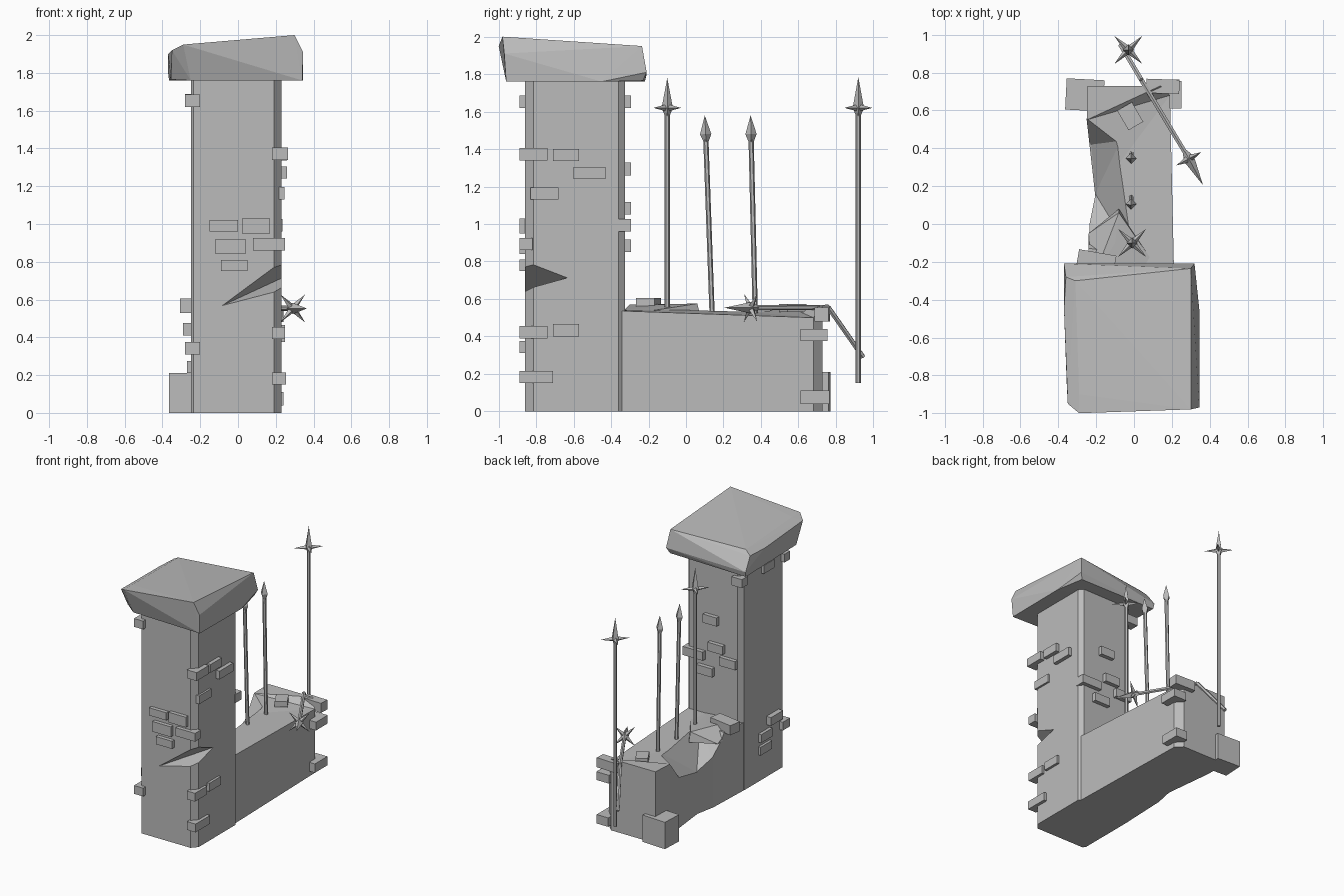
import bpy, bmesh, math
from mathutils import Vector, Matrix

if "Cube" in bpy.data.objects:
    bpy.data.objects.remove(bpy.data.objects["Cube"])

stone = bpy.data.materials.new("grey stone")
stone.use_nodes = True
GREY = (0.5, 0.5, 0.5, 1)
stone.diffuse_color = GREY
stone.node_tree.nodes["Principled BSDF"].inputs["Base Color"].default_value = GREY


def finish(name, bm):
    bmesh.ops.recalc_face_normals(bm, faces=bm.faces)
    mesh = bpy.data.meshes.new(name)
    bm.to_mesh(mesh)
    bm.free()
    mesh.materials.append(stone)
    ob = bpy.data.objects.new(name, mesh)
    bpy.context.collection.objects.link(ob)
    return ob


def hull(name, points):
    bm = bmesh.new()
    for p in points:
        bm.verts.new(p)
    res = bmesh.ops.convex_hull(bm, input=bm.verts)
    bmesh.ops.delete(bm, geom=[g for g in res["geom_interior"] if isinstance(g, bmesh.types.BMVert)], context='VERTS')
    return finish(name, bm)


def prism(name, outline, top):
    bm = bmesh.new()
    base = bm.faces.new([bm.verts.new((x, y, 0)) for x, y in outline])
    ext = bmesh.ops.extrude_face_region(bm, geom=[base], use_keep_orig=True)
    for v in ext["geom"]:
        if isinstance(v, bmesh.types.BMVert):
            v.co.z = top(v.co.x, v.co.y)
    bmesh.ops.triangulate(bm, faces=[f for f in bm.faces if len(f.verts) > 4])
    return finish(name, bm)


def carve(ob, cutter):
    cutter.hide_render = True
    cutter.hide_viewport = True
    mod = ob.modifiers.new("carve", 'BOOLEAN')
    mod.operation = 'DIFFERENCE'
    mod.solver = 'EXACT'
    mod.object = cutter


def box(name, x, y, z, turn=0, tilt=0):
    """Block spanning the given ranges, turned about its centre."""
    bm = bmesh.new()
    size = [r[1] - r[0] for r in (x, y, z)]
    mid = Vector([(r[0] + r[1]) / 2 for r in (x, y, z)])
    m = (Matrix.Translation(mid) @ Matrix.Rotation(math.radians(turn), 4, 'Z')
         @ Matrix.Rotation(math.radians(tilt), 4, 'Y') @ Matrix.Diagonal((*size, 1)))
    bmesh.ops.create_cube(bm, size=1, matrix=m)
    return finish(name, bm)


# Tower with chamfered corners
tower = prism("tower", [(-.25, -.84), (-.235, -.86), (.19, -.86), (.23, -.815),
                        (.23, -.36), (.2, -.325), (-.22, -.325), (-.25, -.36)],
              lambda x, y: 1.78)

# Wedge gash in the front corner of the tower
a, b = Vector((-.09, -.865, .565)), Vector((.235, -.63, .715))
mid = (a + b) / 2
c, d = Vector((.23, -.86, .80)), Vector((.23, -.86, .65))
carve(tower, hull("gash_cutter", [a, b + (b - a) * .05, c + (c - mid) * .6, d + (d - mid) * .6]))

# Low wall with a slightly uneven top and a broken edge
wall = prism("low_wall", [(-.25, -.4), (-.235, 0), (-.205, .15), (-.25, .55), (-.245, .73),
                          (.14, .73), (.19, .68), (.215, -.4)],
             lambda x, y: .535 - .035 * (y + .32) + (.06 * (y + .32) if x < .15 else 0))
carve(wall, hull("break_cutter", [
    (-.07, .44, .56), (-.07, .10, .54), (-.06, .44, .7), (-.02, .05, .7),
    (-.225, .42, .40), (-.205, .16, .33), (-.4, .43, .36), (-.4, .14, .28),
    (-.25, .56, .56), (-.4, .64, .56), (-.4, .6, .7), (-.01, -.16, .54),
    (-.25, -.06, .48), (-.4, -.06, .46), (-.4, -.2, .7), (0, -.2, .7)]))

# Raised rubble slab beside the tower
hull("rubble_slab", [(-.24, -.33, .5), (.05, -.33, .54), (.1, -.2, .535), (-.24, -.05, .48),
                     (-.22, -.3, .57), (-.1, -.1, .57), (-.08, .08, .5), (-.08, .06, .575),
                     (-.04, -.32, .55)])

# Capstone
hull("capstone", [
    (-.25, -.94, 1.76), (-.355, -.86, 1.765), (-.365, -.22, 1.76), (.34, -.96, 1.76),
    (.345, -.45, 1.76), (.30, -.23, 1.765), (.32, -.21, 1.81), (-.37, -.21, 1.80),
    (-.37, -.45, 1.9), (-.35, -.95, 1.92), (-.29, -1, 1.95), (.345, -.97, 1.91),
    (.30, -.98, 2.0), (.30, -.235, 1.95), (-.36, -.28, 1.90), (-.29, -.9, 1.95), (-.31, -.3, 1.93)])

# Bricks on the front face: (x range, z range)
for i, (x, z) in enumerate([((-.15, 0), (.96, 1.02)), ((.02, .17), (.95, 1.03)),
                            ((-.12, .04), (.84, .92)), ((-.09, .05), (.75, .81))]):
    box(f"front_brick_{i}", x, (-.89, -.83), z)

# Bricks wrapping the front corners
for i, (x0, x1, y1, z) in enumerate([
        (-.28, -.20, -.82, 1.62), (-.28, -.20, -.80, .31), (.18, .265, -.74, 1.34),
        (.08, .25, -.82, .86), (.18, .25, -.74, .39), (.18, .255, -.71, .15)]):
    box(f"front_corner_brick_{i}", (x0, x1), (-.89, y1), (z, z + .065))

# Bricks on the two long sides: (outer x, y range, bottom z)
for i, (x, y, z) in enumerate([
        (.26, (-.71, -.57), 1.335), (.26, (-.60, -.43), 1.24), (.245, (-.83, -.68), 1.13),
        (.25, (-.71, -.57), .40), (-.27, (-.71, -.58), 1.62), (-.29, (-.79, -.64), .41),
        (-.275, (-.68, -.54), .31), (-.27, (-.68, -.54), .21)]):
    inner = math.copysign(.19, x)
    box(f"side_brick_{i}", sorted((x, inner)), y, (z, z + .065))

# Bricks on the back of the tower
for i, (x, z) in enumerate([((-.28, -.19), 1.62), ((-.06, .06), 1.26), ((-.11, .02), 1.05),
                            ((.06, .235), .96), ((-.22, -.08), .96), ((-.02, .12), .85)]):
    box(f"back_brick_{i}", x, (-.37, -.293), (z, z + .067))

# Blocks at the far end of the wall
box("foot_block", (-.36, -.16), (.60, .765), (0, .21), -3)
box("end_brick_top", (.065, .24), (.69, .765), (.48, .555), -2)
box("end_brick_middle", (.14, .25), (.61, .755), (.375, .44))
box("end_brick_low", (.14, .24), (.61, .765), (.04, .11))

# Loose bricks on top of the wall
box("loose_brick_large", (-.30, -.10), (-.25, -.15), (.53, .605), -10)
box("loose_brick_small", (-.065, .025), (.51, .63), (.53, .573), 30)


def shaft(bm, p, q, r0, r1, sides=4):
    """Tapered rod from p to q."""
    p, q = Vector(p), Vector(q)
    m = Matrix.Translation((p + q) / 2) @ (q - p).to_track_quat('Z', 'Y').to_matrix().to_4x4()
    bmesh.ops.create_cone(bm, cap_ends=True, segments=sides, radius1=r0, radius2=r1,
                          depth=(q - p).length, matrix=m)


def spear(name, path, tip, star):
    """Rod along a path, ending in a spike; star adds four crossed points."""
    bm = bmesh.new()
    for p, q in zip(path, path[1:]):
        shaft(bm, p, q, .014, .014, 6)
    neck, tip = Vector(path[-1]), Vector(tip)
    axis = (tip - neck).normalized()
    shaft(bm, neck - axis * .045, neck, .012, .03)
    shaft(bm, neck, tip, .03, 0)
    if star:
        turn = axis.to_track_quat('Z', 'Y')
        for k in range(4):
            out = turn @ Vector((math.cos(math.pi * (k + .5) / 2), math.sin(math.pi * (k + .5) / 2), 0))
            shaft(bm, neck, neck + out * .105, .02, 0)
    return finish(name, bm)


# Standing and fallen spears
spear("tall_spear_near", [(-.01, -.1, .5), (-.01, -.1, 1.62)], (-.01, -.1, 1.78), True)
spear("tall_spear_far", [(-.03, .92, .15), (-.03, .92, 1.62)], (-.03, .92, 1.785), True)
spear("plain_spear_near", [(-.015, .14, .5), (-.015, .105, 1.48)], (-.015, .1, 1.58), False)
spear("plain_spear_far", [(-.015, .37, .5), (-.015, .347, 1.48)], (-.015, .345, 1.58), False)
spear("fallen_spear", [(-.07, .945, .29), (.04, .76, .555), (.29, .345, .553)], (.365, .205, .553), True)
